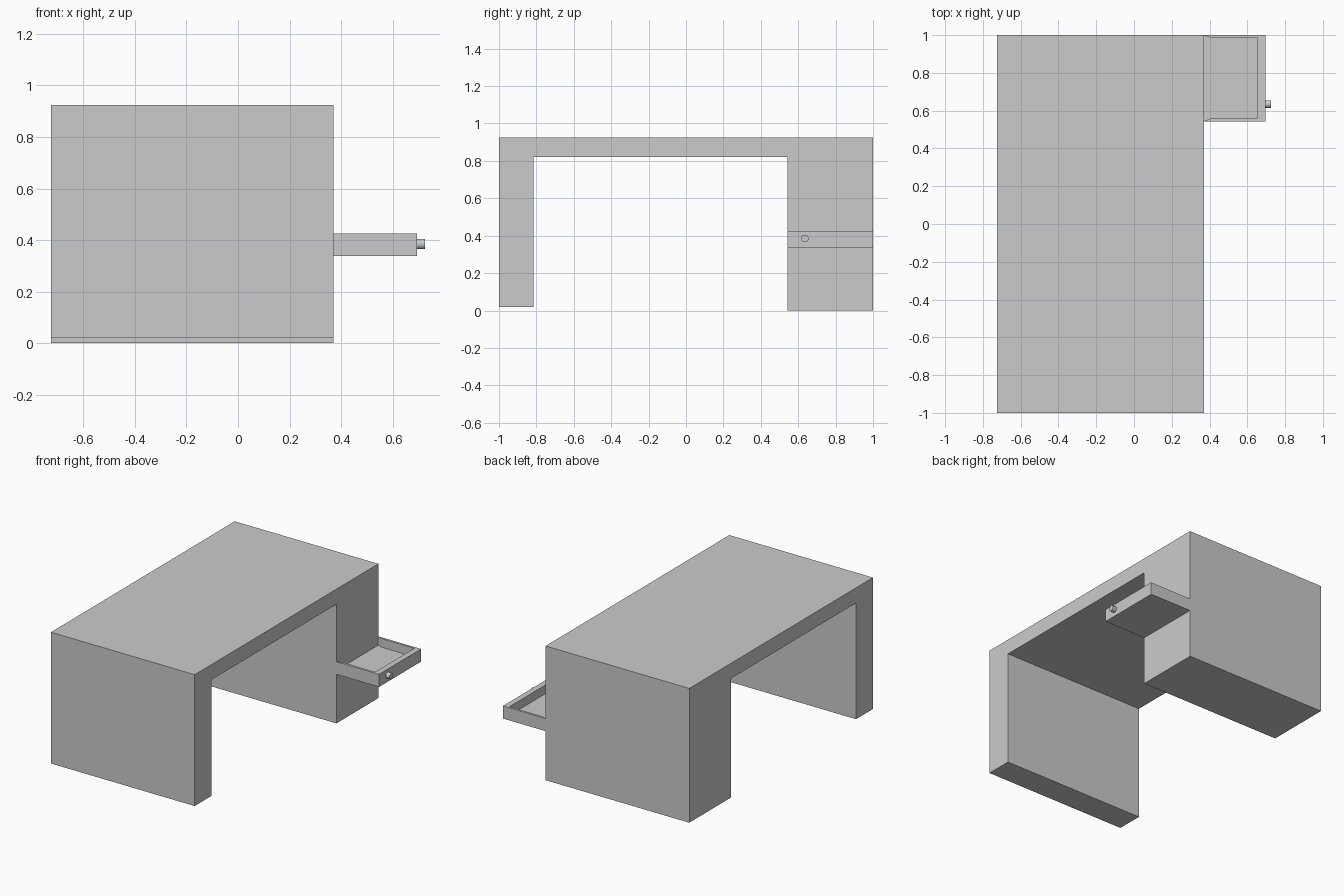
import bpy
import bmesh
import math
from mathutils import Vector

if "Cube" in bpy.data.objects:
    bpy.data.objects.remove(bpy.data.objects["Cube"])


def prism(name, profile, direction):
    """Extrude a closed planar outline along a direction into a solid."""
    bm = bmesh.new()
    face = bm.faces.new([bm.verts.new(p) for p in profile])
    ext = bmesh.ops.extrude_face_region(bm, geom=[face], use_keep_orig=True)
    verts = [g for g in ext["geom"] if isinstance(g, bmesh.types.BMVert)]
    bmesh.ops.translate(bm, verts=verts, vec=Vector(direction))
    bmesh.ops.recalc_face_normals(bm, faces=bm.faces[:])
    mesh = bpy.data.meshes.new(name)
    bm.to_mesh(mesh)
    bm.free()
    obj = bpy.data.objects.new(name, mesh)
    bpy.context.collection.objects.link(obj)
    return obj


BACK, FRONT = -0.725, 0.37       # desk depth along x
CAB, TOP = 0.543, 0.925          # cabinet inner side, desk height
DRAWER_END = 0.695

# Desk body: thin leg, top and wide cabinet in one profile
outline = [(-1, 0.02), (-0.815, 0.02), (-0.815, 0.82), (CAB, 0.82),
           (CAB, 0), (1, 0), (1, TOP), (-1, TOP)]
prism("desk_body", [(BACK, y, z) for y, z in outline], (FRONT - BACK, 0, 0))

# Open drawer: solid block hollowed by a cutter that flares at the cabinet
z0, z1, floor = 0.338, 0.425, 0.365
block = [(FRONT, CAB), (DRAWER_END, CAB), (DRAWER_END, 1), (FRONT, 1)]
drawer = prism("drawer", [(x, y, z0) for x, y in block], (0, 0, z1 - z0))

hollow = [(0.36, CAB + 0.002), (FRONT, CAB + 0.002), (0.41, 0.56), (0.655, 0.56),
          (0.655, 0.985), (0.41, 0.985), (FRONT, 0.998), (0.36, 0.998)]
cutter = prism("drawer_cutter", [(x, y, floor) for x, y in hollow], (0, 0, 0.1))
cutter.hide_render = True
cutter.hide_set(True)
mod = drawer.modifiers.new("hollow", "BOOLEAN")
mod.operation = "DIFFERENCE"
mod.solver = "EXACT"
mod.object = cutter

# Drawer knob
bpy.ops.mesh.primitive_cylinder_add(vertices=32, radius=0.02, depth=0.03,
                                    location=(DRAWER_END + 0.015, 0.635, 0.385),
                                    rotation=(0, math.pi / 2, 0))
bpy.context.object.name = "drawer_knob"
bpy.ops.object.shade_smooth_by_angle(angle=math.radians(40))
